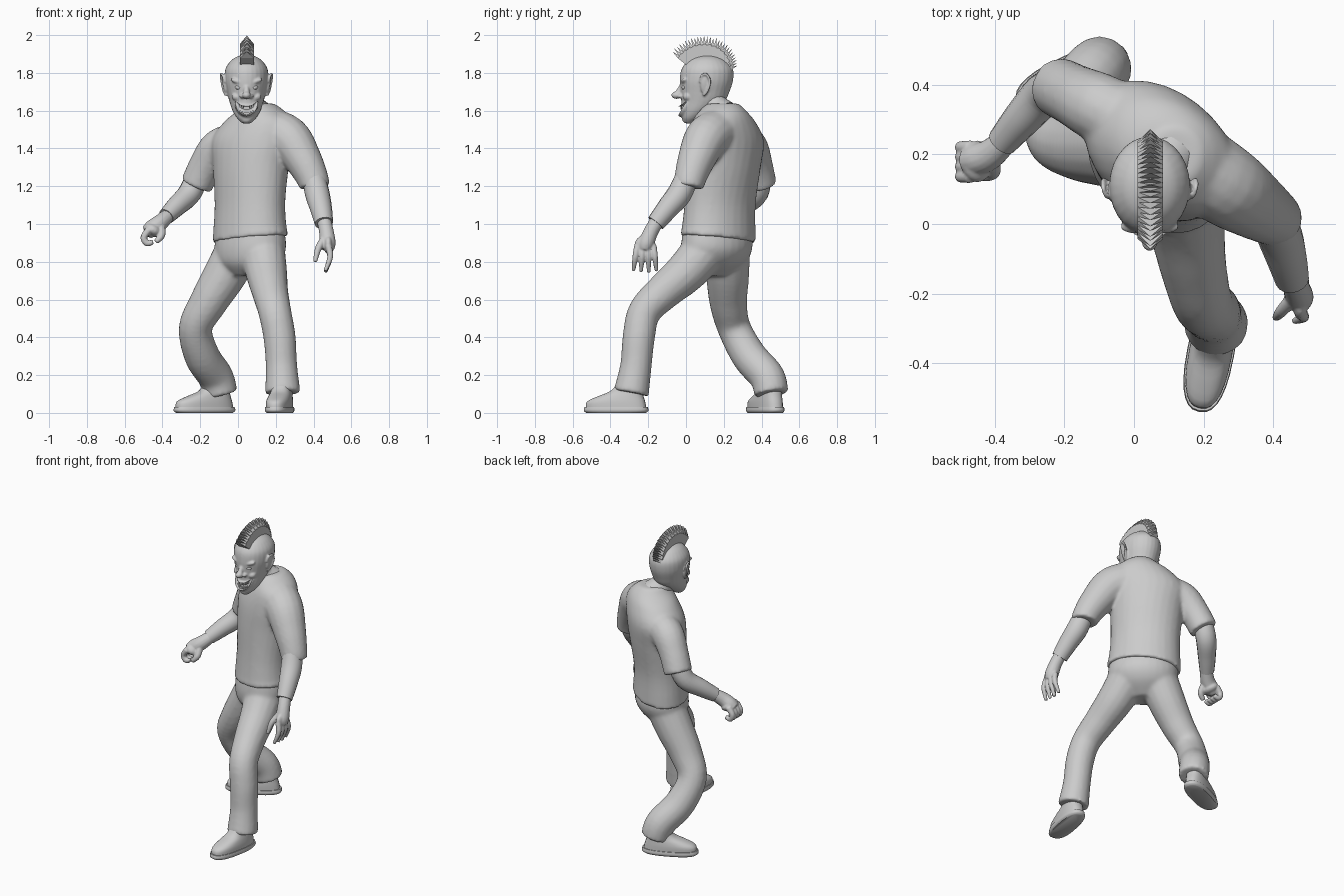
import bpy, bmesh
from math import sin, cos, pi, radians, degrees, atan2, copysign
from mathutils import Vector, Matrix

cube = bpy.data.objects.get("Cube")
if cube:
    bpy.data.objects.remove(cube, do_unlink=True)

clay = bpy.data.materials.new("plain grey")
clay.use_nodes = True
grey = (0.6, 0.6, 0.6, 1)
clay.diffuse_color = grey
clay.node_tree.nodes["Principled BSDF"].inputs["Base Color"].default_value = grey


def spline(rows, steps=5):
    """Smooth curve through rows of numbers."""
    out = []
    for i in range(len(rows) - 1):
        quad = [rows[max(i - 1, 0)], rows[i], rows[i + 1], rows[min(i + 2, len(rows) - 1)]]
        for s in range(steps):
            t = s / steps
            out.append([b + t / 2 * (c - a + t * (2*a - 5*b + 4*c - d + t * (3*b - a - 3*c + d)))
                        for a, b, c, d in zip(*quad)])
    return out + [list(rows[-1])]


def skin(bm, rings):
    loops = [[bm.verts.new(p) for p in ring] for ring in rings]
    n = len(loops[0])
    for low, high in zip(loops, loops[1:]):
        for k in range(n):
            bm.faces.new((low[k], low[(k + 1) % n], high[(k + 1) % n], high[k]))
    bm.faces.new(loops[0][::-1])
    bm.faces.new(loops[-1])


def loft(bm, rows, n=28, steps=5, power=1):
    """Stack of level ovals: x, y, z, half width, half depth, yaw; power under 1 squares them."""
    def blunt(v):
        return copysign(abs(v) ** power, v)
    rings = []
    for x, y, z, a, b, yaw in spline(rows, steps):
        turn = Matrix.Rotation(-radians(yaw), 3, "Z")
        rings.append([turn @ Vector((a * blunt(cos(2*pi*k/n)), b * blunt(sin(2*pi*k/n)), 0))
                      + Vector((x, y, z)) for k in range(n)])
    skin(bm, rings)


def tube(bm, rows, n=16, steps=5):
    """Round limb along a path: x, y, z, radius."""
    rows = spline(rows, steps)
    points = [Vector(r[:3]) for r in rows]
    rings, side = [], None
    for i, p in enumerate(points):
        along = (points[min(i + 1, len(points) - 1)] - points[max(i - 1, 0)]).normalized()
        side = along.orthogonal() if side is None else side - along * side.dot(along)
        side.normalize()
        other = along.cross(side)
        r = max(rows[i][3], 0.002)
        rings.append([p + r * (side * cos(2*pi*k/n) + other * sin(2*pi*k/n)) for k in range(n)])
    skin(bm, rings)


def ball(bm, centre, size, tilt=0):
    m = Matrix.Translation(centre) @ Matrix.Rotation(radians(tilt), 4, "Y") @ Matrix.Diagonal((*size, 1))
    bmesh.ops.create_uvsphere(bm, u_segments=20, v_segments=12, radius=1, matrix=m)


def apply_modifiers(ob):
    graph = bpy.context.evaluated_depsgraph_get()
    mesh = bpy.data.meshes.new_from_object(ob.evaluated_get(graph))
    ob.modifiers.clear()
    ob.data = mesh


def finish(name, bm, voxel=0, relax=4, flat=False, cutter=None):
    bmesh.ops.recalc_face_normals(bm, faces=bm.faces)
    mesh = bpy.data.meshes.new(name)
    bm.to_mesh(mesh)
    bm.free()
    ob = bpy.data.objects.new(name, mesh)
    bpy.context.collection.objects.link(ob)
    if voxel:
        remesh = ob.modifiers.new("blend", "REMESH")
        remesh.mode, remesh.voxel_size = "VOXEL", voxel
        soften = ob.modifiers.new("soften", "SMOOTH")
        soften.factor, soften.iterations = 0.5, relax
        apply_modifiers(ob)
    if cutter:
        cut = ob.modifiers.new("cut", "BOOLEAN")
        cut.operation, cut.object = "DIFFERENCE", cutter
        apply_modifiers(ob)
    ob.data.materials.clear()
    ob.data.materials.append(clay)
    if not flat:
        bpy.ops.object.select_all(action="DESELECT")
        ob.select_set(True)
        bpy.context.view_layer.objects.active = ob
        bpy.ops.object.shade_smooth_by_angle(angle=radians(45))
    return ob


# Shirt: twisted torso with two short sleeves, hem tilted up at the front left
bm = bmesh.new()
loft(bm, [(.065, .17, .92, .226, .17, 45), (.063, .18, 1.1, .212, .16, 46),
          (.068, .2, 1.3, .222, .172, 42), (.075, .212, 1.44, .24, .172, 38),
          (.11, .2, 1.54, .2, .15, 36), (.12, .195, 1.6, .125, .122, 36),
          (.11, .195, 1.638, .08, .085, 36)])
for v in bm.verts:
    if v.co.z < .95:
        v.co.z += .07 * (v.co.x - v.co.y + .1)
tube(bm, [(.01, .28, 1.44, .1), (-.1, .335, 1.405, .1), (-.17, .37, 1.31, .09), (-.22, .395, 1.205, .087)])
tube(bm, [(.15, .19, 1.5, .12), (.265, .11, 1.455, .118), (.345, .055, 1.34, .1),
          (.395, .022, 1.24, .085), (.405, .014, 1.195, .081)])
finish("shirt", bm, 0.01, 10)

# Trousers: hips and two bent legs
bm = bmesh.new()
loft(bm, [(.065, .165, .97, .205, .15, 45), (.065, .162, .87, .213, .162, 45),
          (.05, .155, .79, .175, .135, 45), (.035, .145, .725, .08, .065, 45)])
tube(bm, [(.13, .1, .86, .12), (.15, 0, .745, .111), (.17, -.12, .64, .097), (.195, -.22, .535, .088),
          (.22, -.25, .4, .086), (.23, -.265, .25, .084), (.237, -.29, .105, .095)])
tube(bm, [(0, .22, .86, .12), (-.07, .22, .73, .115), (-.16, .225, .58, .1), (-.225, .255, .45, .089),
          (-.19, .335, .3, .094), (-.118, .43, .19, .094), (-.092, .452, .1, .091)])
finish("trousers", bm, 0.01, 10)

# Shoes: sole slab and rounded upper, built along a heel-to-toe line
sole = [(0, 0, .16, .06), (0, .012, .174, .068), (0, .032, .17, .066)]
upper = [(0, .025, .163, .062), (0, .06, .156, .062), (-.025, .088, .122, .058),
         (-.055, .115, .085, .053), (-.07, .16, .06, .05)]
for name, heel, toe in (("left", (.238, -.28), (.203, -.46)), ("right", (-.105, .453), (-.25, .386))):
    heel, toe = Vector(heel), Vector(toe)
    line = (toe - heel).normalized()
    mid = (heel + toe) / 2
    yaw = -degrees(atan2(line.y, line.x))
    for part, layers in (("sole", sole), ("upper", upper)):
        bm = bmesh.new()
        loft(bm, [(*(mid + line * shift), z, a, b, yaw) for shift, z, a, b in layers], steps=3, power=.8)
        finish(name + "_shoe_" + part, bm)

# Forearms
bm = bmesh.new()
tube(bm, [(.4, .005, 1.25, .06), (.42, -.035, 1.16, .065), (.44, -.1, 1.08, .058), (.455, -.16, 1.005, .049)])
finish("left_forearm", bm)
bm = bmesh.new()
tube(bm, [(-.21, .39, 1.27, .06), (-.255, .375, 1.165, .062), (-.325, .3, 1.095, .054), (-.38, .235, 1.04, .044)])
finish("right_forearm", bm)

# Left hand: open and hanging
bm = bmesh.new()
tube(bm, [(.455, -.15, 1.02, .038), (.468, -.185, .96, .039), (.475, -.21, .9, .042), (.475, -.22, .865, .034)])
ball(bm, (.478, -.217, .89), (.025, .056, .05))
for i in range(4):
    y = -.257 + .028 * i
    spread = -.022 + .013 * i
    tube(bm, [(.478, y, .885, .018), (.488, y + spread / 2, .825, .016),
              (.462, y + spread, .752 - .004 * (i % 3), .01)], 10)
tube(bm, [(.46, -.21, .93, .02), (.425, -.25, .87, .018), (.408, -.27, .8, .011)], 10)
finish("left_hand", bm, 0.005, 3)

# Right hand: curled into a loose fist
bm = bmesh.new()
tube(bm, [(-.37, .24, 1.045, .037), (-.415, .2, 1.005, .044), (-.455, .185, .975, .046), (-.485, .18, .955, .036)])
ball(bm, (-.45, .18, .97), (.05, .06, .034), 30)
for i in range(4):
    y = .137 + .028 * i
    tube(bm, [(-.47, y, .972, .02), (-.498, y, .93, .018), (-.482, y, .898, .017), (-.45, y, .905, .013)], 10)
tube(bm, [(-.41, .18, .99, .024), (-.405, .148, .94, .02), (-.435, .135, .905, .014)], 10)
finish("right_hand", bm, 0.005, 3)

# Neck
bm = bmesh.new()
tube(bm, [(.1, .19, 1.58, .085), (.07, .15, 1.63, .07), (.055, .13, 1.7, .07)])
finish("neck", bm)

# Head: skull, brows, cheeks, nose, chin, lips and ears
mid_x = .045
smile = [(-.058, .016, 1.648), (-.035, -.008, 1.613), (0, -.02, 1.598), (.035, -.008, 1.613), (.058, .016, 1.648)]
bm = bmesh.new()
loft(bm, [(mid_x, y, z, a, b, 0) for y, z, a, b in (
    (.015, 1.533, .022, .022), (.03, 1.56, .05, .052), (.06, 1.6, .074, .085), (.09, 1.65, .091, .115),
    (.1, 1.7, .103, .13), (.108, 1.76, .115, .141), (.112, 1.82, .112, .136),
    (.112, 1.865, .082, .1), (.112, 1.888, .045, .055), (.112, 1.896, .01, .012))])
ball(bm, (mid_x, -.05, 1.682), (.023, .028, .02))
tube(bm, [(mid_x, -.01, 1.745, .013), (mid_x, -.032, 1.712, .015), (mid_x, -.046, 1.685, .018)])
ball(bm, (mid_x, .004, 1.553), (.03, .024, .02))
tube(bm, [(mid_x + x, y, z, r) for (x, y, z), r in zip(smile, (.01, .024, .033, .024, .01))])
for s in (-1, 1):
    ball(bm, (mid_x + s * .022, -.03, 1.677), (.015, .018, .012))
    ball(bm, (mid_x + s * .052, .01, 1.672), (.028, .026, .022), s * -20)
    ball(bm, (mid_x + s * .045, -.007, 1.753), (.042, .02, .014), s * -20)
    ball(bm, (mid_x + s * .115, .1, 1.735), (.011, .024, .052), s * 10)
    tube(bm, [(mid_x + s * x, y, z, .007) for x, y, z in (
        (.114, .076, 1.75), (.126, .082, 1.785), (.134, .108, 1.793), (.132, .127, 1.755),
        (.121, .113, 1.705), (.108, .092, 1.68))], 8)
mouth = bmesh.new()
tube(mouth, [(mid_x + x, y - .014, z, r) for (x, y, z), r in zip(smile, (.003, .018, .026, .018, .003))])
cutter = finish("mouth_cutter", mouth)
cutter.hide_render = True
finish("head", bm, 0.005, 5, cutter=cutter)
bpy.data.objects.remove(cutter, do_unlink=True)

# Teeth: two curved rows
bm = bmesh.new()
for row, size in ((.013, .016), (-.016, .012)):
    for i in range(-3, 4):
        x = i * .011
        place = Vector((mid_x + x, -.022 + 12 * x * x, 1.6 + row + 10 * x * x))
        bmesh.ops.create_cube(bm, size=1, matrix=Matrix.Translation(place) @ Matrix.Diagonal((.0095, .014, size, 1)))
finish("teeth", bm, flat=True)

# Eyes
bm = bmesh.new()
for s in (-1, 1):
    ball(bm, (mid_x + s * .041, -.008, 1.722), (.02, .016, .013), s * -12)
finish("eyes", bm)

# Mohawk: fan of pointed blades over the skull
bm = bmesh.new()
blades = 28
root = Vector((mid_x + .002, .11, 1.76))
for i in range(blades):
    t = i / (blades - 1)
    lean = radians(-50 + 114 * t)
    tip = .238 - .06 * t ** 3 + .004 * (i % 2)
    out = Vector((0, sin(lean), cos(lean)))
    along = Vector((0, cos(lean), -sin(lean)))
    corners = [(w, d, r) for w in (-.037, .037) for d, r in
               ((-.006, .1), (.006, .1), (-.008, tip - .045), (.008, tip - .045))] + [(0, 0, tip)]
    verts = [bm.verts.new(root + Vector((w, 0, 0)) + along * d + out * r) for w, d, r in corners]
    bmesh.ops.convex_hull(bm, input=verts)
finish("mohawk", bm, flat=True)
